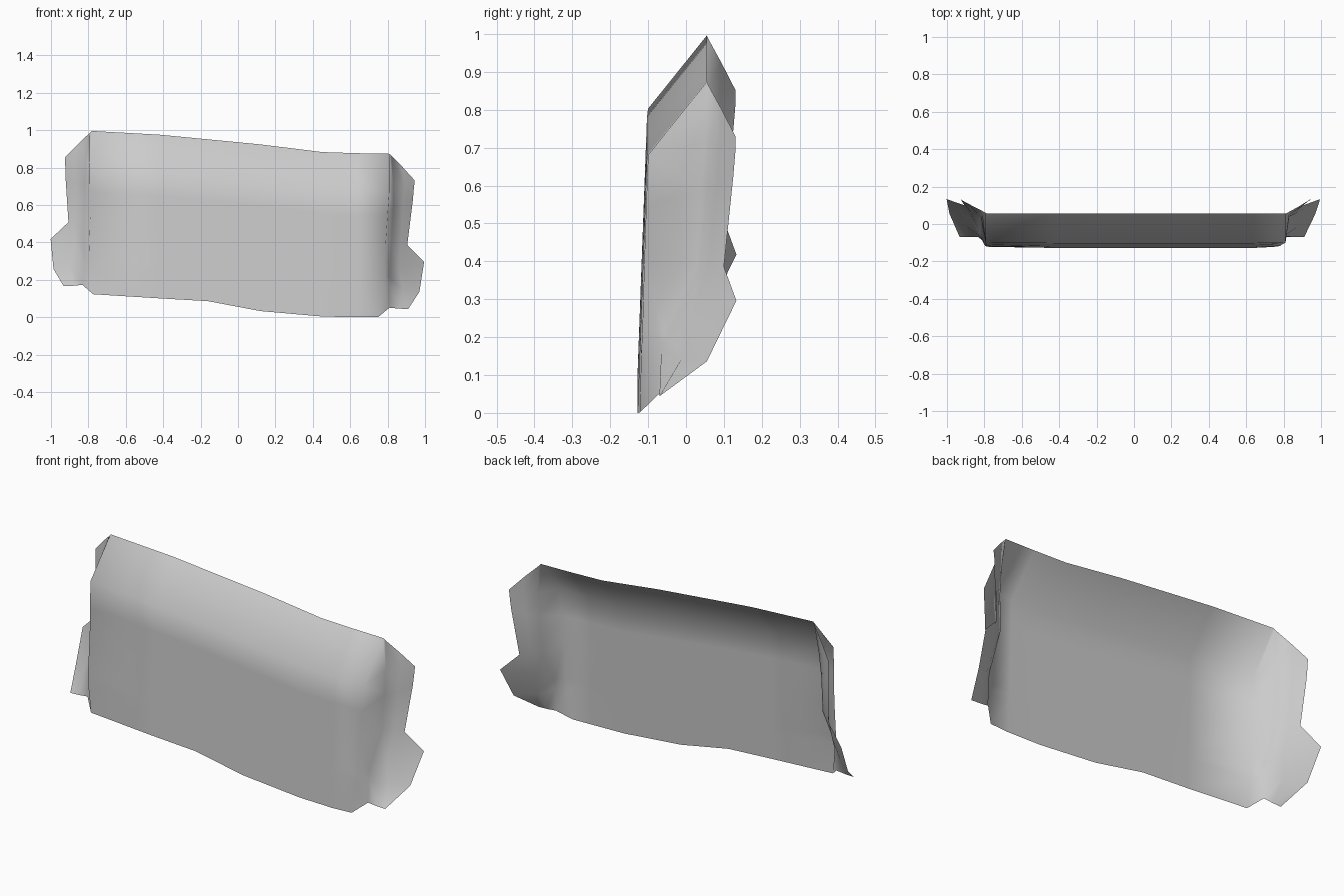
import bpy
import bmesh
from mathutils import Vector

if "Cube" in bpy.data.objects:
    bpy.data.objects.remove(bpy.data.objects["Cube"], do_unlink=True)

cloth = bpy.data.materials.new("light grey cloth")
cloth.use_nodes = True
cloth_colour = (0.6, 0.6, 0.6, 1)
cloth.diffuse_color = cloth_colour
cloth.node_tree.nodes["Principled BSDF"].inputs["Base Color"].default_value = cloth_colour

# Gathered end: each column runs from top to bottom, from the sheet outwards
inner_edge = [(.81, .055, .878), (.81, -.1, .685), (.8, -.105, .55), (.79, -.11, .4),
              (.785, -.115, .22), (.78, -.118, .16), (.75, -.122, .005)]
tuck = [(.82, .06, .867), (.83, .05, .72), (.83, .04, .59), (.82, .03, .4),
        (.81, -.06, .22), (.81, -.065, .17), (.81, -.07, .055)]
fold = [(.88, .093, .807), (.89, .09, .71), (.88, .08, .6), (.87, .06, .4),
        (.86, .02, .27), (.88, -.01, .15), (.86, -.07, .05)]
outer_edge = [(.945, .13, .735), (.94, .13, .69), (.935, .125, .63), (.905, .1, .39),
              (.995, .133, .3), (.97, .055, .14), (.91, -.07, .048)]
left_end = [[Vector(point) for point in column]
            for column in (inner_edge, tuck, fold, outer_edge)]


def mirrored(point):
    """Opposite end: mirrored, raised and slightly slanted."""
    slant = .025 - .06 * point.z
    return Vector((-point.x - slant, point.y, point.z + .122))


right_end = [[mirrored(point) for point in column] for column in left_end]


def panel_column(x, top, bottom):
    """Leaning top strip above a nearly upright front."""
    bend = top - .195
    column = [Vector((x, .055, top))]
    for drop in (0, .2, .42, .69, .77, 1):
        height = bend + (bottom - bend) * drop
        column.append(Vector((x, -.103 - .025 * drop, height)))
    return column


# Main panel: position, top height, bottom height
stations = [(-.42, .98, .105), (-.16, .955, .09), (.12, .928, .037),
            (.45, .887, .008), (.64, .881, .004)]
panel = [panel_column(*station) for station in stations]

# Stitch every column into one continuous sheet
columns = list(reversed(right_end)) + panel + left_end
bm = bmesh.new()
grid = [[bm.verts.new(point) for point in column] for column in columns]
for near, far in zip(grid, grid[1:]):
    for row in range(len(near) - 1):
        face = bm.faces.new((near[row], near[row + 1], far[row + 1], far[row]))
        face.smooth = True

# Rest the lowest edge on the ground
lowest = min(vert.co.z for vert in bm.verts)
for vert in bm.verts:
    vert.co.z -= lowest

mesh = bpy.data.meshes.new("draped_sheet")
bm.to_mesh(mesh)
bm.free()
mesh.materials.append(cloth)
sheet = bpy.data.objects.new("draped_sheet", mesh)
bpy.context.collection.objects.link(sheet)
